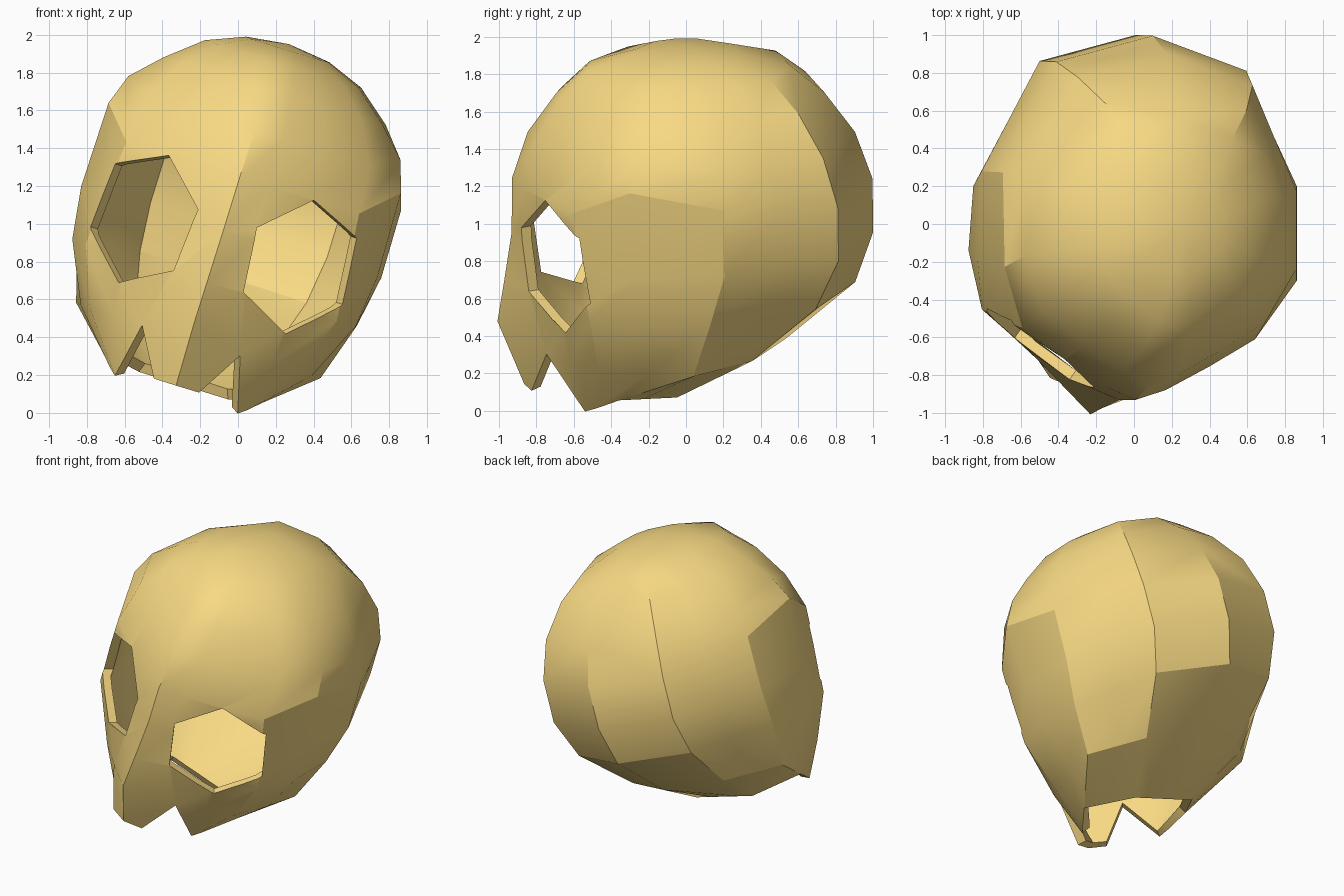
import bpy, bmesh
from mathutils import Matrix, Vector

if "Cube" in bpy.data.objects:
    bpy.data.objects.remove(bpy.data.objects["Cube"])

# Tilted head frame: the shell is symmetric about local X = 0
side = Vector((0.953, -0.045, -0.294)).normalized()
back = Vector((0.047, 0.999, 0.0)).normalized()
up = side.cross(back).normalized()
back = up.cross(side)
FRAME = Matrix((side, back, up)).transposed().to_4x4()
FRAME.translation = (0.008, 0, 1.1)

# Half plan outlines, front ridge round to the back (third value: height offset)
WIDE = [(0, -.935), (.165, -.875), (.4, -.725), (.672, -.54), (.82, -.22),
        (.82, .24), (.673, .54), (.527, .838), (0, 1.0)]
BROW = [(0, -.93), (.165, -.87), (.4, -.735), (.645, -.58), (.81, -.26, .165),
        (.815, .24, .07), (.673, .54), (.527, .838), (0, 1.0)]
CHEEK = [(0, -.98), (.195, -.837), (.445, -.675), (.695, -.49), (.785, -.18),
         (.775, .16), (.635, .435), (.495, .71), (0, .9)]
JAW = [(0, -1.018, .1), (.272, -.745), (.44, -.61), (.575, -.45), (.64, -.19),
       (.677, .06), (.54, .21), (.4, .36), (0, .52)]
BASE = [(0, -.88), (.125, -.835), (.34, -.54, -.05), (.378, -.475, -.02),
        (.445, -.35, .045), (.366, -.23, .027), (.247, -.05), (.12, -.05),
        (0, -.05)]


def scaled(sx, front, rear, ridge=1):
    pts = [(x * sx, y * (front if y < 0 else rear)) for x, y in WIDE]
    pts[0] = (0, pts[0][1] * ridge)
    return pts


LEVELS = [(-1.0, BASE), (-.75, JAW), (-.43, CHEEK), (-.15, WIDE), (.15, BROW),
          (.41, scaled(.92, .9, .91)),
          (.63, scaled(.74, .75, .75, .975)), (.78, scaled(.52, .58, .57, .96)),
          (.86, scaled(.28, .29, .28, .96))]


def make_object(name, bm):
    bmesh.ops.recalc_face_normals(bm, faces=bm.faces)
    me = bpy.data.meshes.new(name)
    bm.to_mesh(me)
    bm.free()
    ob = bpy.data.objects.new(name, me)
    bpy.context.collection.objects.link(ob)
    ob.matrix_world = FRAME
    return ob


# Head shell, lofted through the outlines, open at the neck
bm = bmesh.new()
rings = [[bm.verts.new((p[0], p[1], z + sum(p[2:]))) for p in pts]
         for z, pts in LEVELS]
rings[5][4].co.z += .07
for r, (lo, hi) in enumerate(zip(rings, rings[1:])):
    for i in range(len(WIDE) - 1):
        if r == 0 and i == 1:      # notch between teeth and jaw corner
            bm.faces.new((lo[2], hi[2], hi[1]))
        elif r == 0 and i == 4:    # lower edge of the cheek panel
            bm.faces.new((lo[4], hi[5], hi[4]))
            bm.faces.new((lo[4], lo[5], hi[5]))
        else:
            bm.faces.new((lo[i], lo[i + 1], hi[i + 1], hi[i]))
pole = bm.verts.new((0, 0, .89))
for a, b in zip(rings[-1], rings[-1][1:]):
    bm.faces.new((a, b, pole))

# Crisp panel borders: face ridge, cheek panel, rear panels and underside
sharp = [(rings[0][4], rings[1][5])]
for col, first, last in ((0, 0, 5), (5, 1, 4), (7, 1, 5), (8, 2, 5)):
    sharp += [(rings[r][col], rings[r + 1][col]) for r in range(first, last)]
for row, first, last in ((4, 3, 5), (2, 7, 8), (1, 5, 7)):
    sharp += [(rings[row][c], rings[row][c + 1]) for c in range(first, last)]
for pair in sharp:
    bm.edges.get(pair).smooth = False
shell = make_object("skull_shell", bm)

m = shell.modifiers.new("mirror", 'MIRROR')
m.use_clip = True
m = shell.modifiers.new("wall", 'SOLIDIFY')
m.thickness, m.offset = .06, -1

# Hexagonal eye sockets
EYE = [(.193, -.837, -.423), (.165, -.879, -.076), (.4, -.73, .15),
       (.672, -.546, .021), (.704, -.495, -.336), (.468, -.64, -.572)]
axis = Vector((.55, -.83, 0)).normalized()
cutters = []
for sign, label in ((1, "right"), (-1, "left")):
    bm = bmesh.new()
    flip = Vector((sign, 1, 1))
    loops = [[bm.verts.new((Vector(p) + axis * d) * flip) for p in EYE]
             for d in (-.2, .2)]
    for i in range(6):
        j = (i + 1) % 6
        bm.faces.new((loops[0][i], loops[0][j], loops[1][j], loops[1][i]))
    for loop in loops:
        bm.faces.new(loop)
    cutter = make_object(label + "_eye_cutter", bm)
    cutter.hide_render = True
    cutters.append(cutter)
    m = shell.modifiers.new(label + "_eye", 'BOOLEAN')
    m.object, m.operation, m.solver = cutter, 'DIFFERENCE', 'EXACT'

# Bake the modifiers, then smooth the dome and keep the panel edges sharp
bpy.context.view_layer.objects.active = shell
shell.select_set(True)
for m in list(shell.modifiers):
    bpy.ops.object.modifier_apply(modifier=m.name)
bpy.ops.object.shade_smooth_by_angle(angle=0.52, keep_sharp_edges=True)
for cutter in cutters:
    bpy.data.objects.remove(cutter)

# Bone colour
bone = bpy.data.materials.new("bone")
bone.diffuse_color = (.94, .7, .23, 1)
bone.use_nodes = True
bone.node_tree.nodes["Principled BSDF"].inputs["Base Color"].default_value = bone.diffuse_color
shell.data.materials.clear()
shell.data.materials.append(bone)
